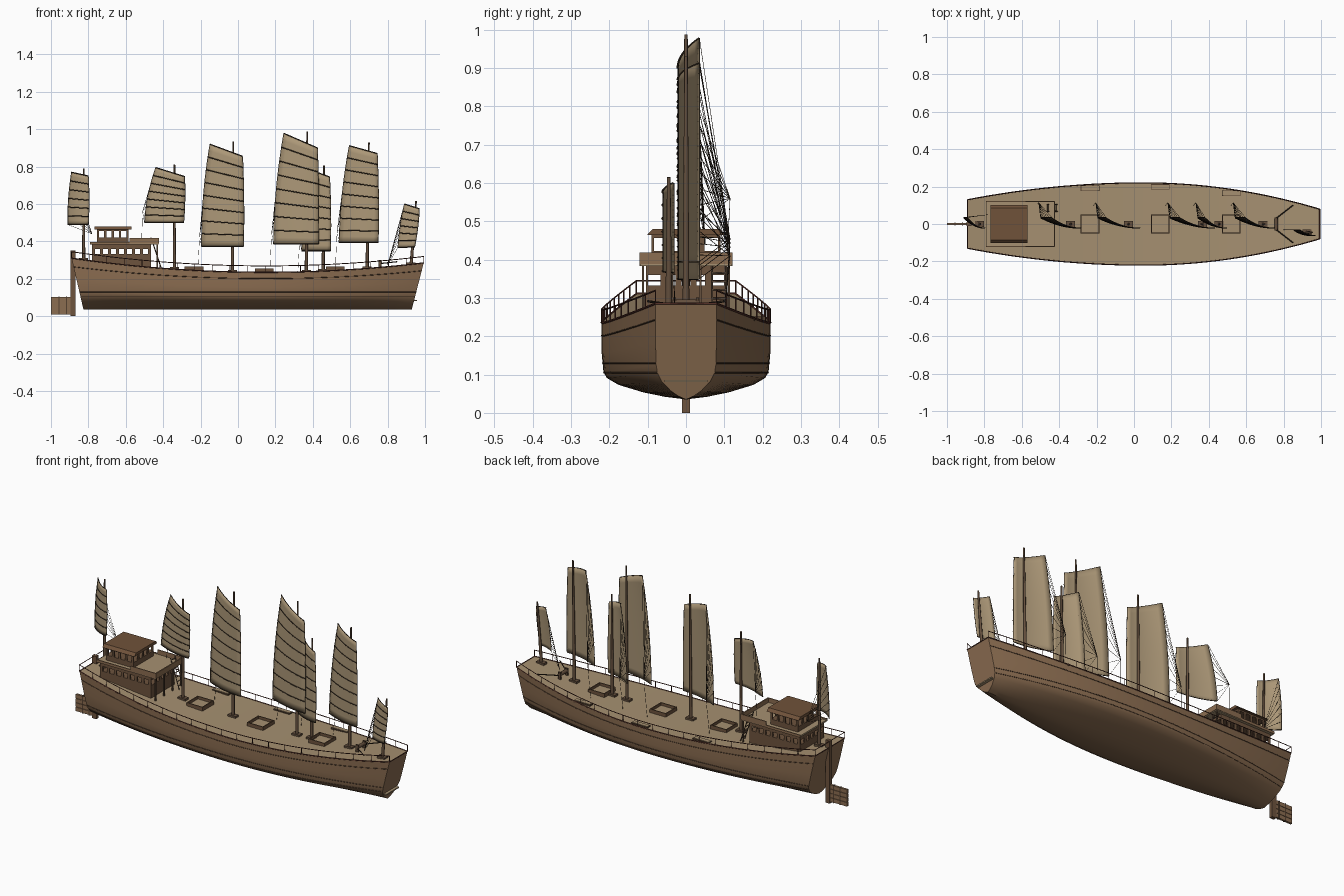
import bpy, bmesh
from mathutils import Vector

if "Cube" in bpy.data.objects:
    bpy.data.objects.remove(bpy.data.objects["Cube"])


def material(name, r, g, b):
    m = bpy.data.materials.new(name)
    m.use_nodes = True
    m.diffuse_color = (r, g, b, 1)
    bsdf = m.node_tree.nodes["Principled BSDF"]
    bsdf.inputs["Base Color"].default_value = (r, g, b, 1)
    bsdf.inputs["Roughness"].default_value = 0.8
    return m


HULL = material("hull brown", .26, .153, .082)
DECK = material("deck tan", .38, .28, .165)
SAIL = material("sail canvas", .41, .31, .185)
WALL = material("cabin brown", .155, .088, .048)
TRIM = material("dark trim", .09, .052, .03)
ROOF = material("roof brown", .16, .084, .042)
SPAR = material("spar wood", .13, .08, .048)
RAIL = material("rail red brown", .10, .032, .023)
ROPE = material("rope dark", .03, .02, .012)


def add(name, data, *mats):
    ob = bpy.data.objects.new(name, data)
    bpy.context.collection.objects.link(ob)
    for m in mats:
        data.materials.append(m)
    return ob


def boxes(name, mat, *bounds):
    """One object from boxes given as x0, x1, y0, y1, z0, z1."""
    bm = bmesh.new()
    for x0, x1, y0, y1, z0, z1 in bounds:
        made = bmesh.ops.create_cube(bm, size=1)["verts"]
        bmesh.ops.scale(bm, vec=(x1 - x0, y1 - y0, z1 - z0), verts=made)
        bmesh.ops.translate(bm, vec=((x0 + x1) / 2, (y0 + y1) / 2, (z0 + z1) / 2), verts=made)
    me = bpy.data.meshes.new(name)
    bm.to_mesh(me)
    bm.free()
    return add(name, me, mat)


def tubes(name, mat, radius, paths, taper=1, res=0):
    """Round bars or ropes along several paths."""
    cu = bpy.data.curves.new(name, "CURVE")
    cu.dimensions = "3D"
    cu.bevel_depth, cu.bevel_resolution, cu.use_fill_caps = radius, res, True
    for path in paths:
        sp = cu.splines.new("POLY")
        sp.points.add(len(path) - 1)
        for p, co in zip(sp.points, path):
            p.co = (*co, 1)
        sp.points[-1].radius = taper
    return add(name, cu, mat)


def smooth(ob):
    bpy.ops.object.select_all(action="DESELECT")
    ob.select_set(True)
    bpy.context.view_layer.objects.active = ob
    bpy.ops.object.shade_smooth_by_angle(angle=0.6)


# Hull form
STERN, BOW, MID, KEEL = -.89, .993, .05, .035
SECTION = [(0, 0), (.25, .035), (.5, .09), (.8, .19), (.94, .28), (.98, .36), (1, .6), (1, .8), (1, 1)]


def sheer(x):
    d = x - .15
    return .235 + (.07 if d < 0 else .071) * d * d


def half_width(x):
    d = x - MID
    return .22 - (.102 if d < 0 else .158) * d * d


def hull_point(x, yf, zf, side=1):
    return Vector((MID + (x - MID) * (1 - .068 * (1 - zf)), side * yf * half_width(x),
                   KEEL + zf * (sheer(x) - KEEL)))


def side_point(x, zf, side):
    """Point on the hull side at a height fraction."""
    for (y0, f0), (y1, f1) in zip(SECTION, SECTION[1:]):
        if zf <= f1:
            return hull_point(x, y0 + (y1 - y0) * (zf - f0) / (f1 - f0), zf, side)


N = 40
STATIONS = [STERN + (BOW - STERN) * i / N for i in range(N + 1)]

bm = bmesh.new()
rings = []
for x in STATIONS:
    right = [bm.verts.new(hull_point(x, y, z, -1)) for y, z in reversed(SECTION)]
    left = [bm.verts.new(hull_point(x, y, z)) for y, z in SECTION[1:]]
    rings.append(right + left)
for a, b in zip(rings, rings[1:]):
    for i in range(len(a)):
        j = (i + 1) % len(a)
        face = bm.faces.new((a[i], a[j], b[j], b[i]))
        face.material_index = 1 if j == 0 else 0
bm.faces.new(rings[0])
bm.faces.new(rings[-1])
bmesh.ops.recalc_face_normals(bm, faces=bm.faces)
me = bpy.data.meshes.new("hull")
bm.to_mesh(me)
bm.free()
smooth(add("hull", me, HULL, DECK))

# Wales, cap rail and railings on both sides
wales, caps, rails, posts = [], [], [], []
for s in (-1, 1):
    for z in (.105, .13):
        wales.append([side_point(x, (z - KEEL) / (sheer(x) - KEEL), s) for x in STATIONS])
    wales.append([side_point(x, .83, s) for x in STATIONS])
    caps.append([side_point(x, 1, s) for x in STATIONS])
    rails.append([side_point(x, 1, s) + Vector((0, 0, .034)) for x in STATIONS])
    for x in STATIONS[::2]:
        p = side_point(x, 1, s)
        posts.append([p, p + Vector((0, 0, .034))])
for x in (STERN, BOW):
    caps.append([side_point(x, 1, -1), side_point(x, 1, 1)])
rails.append([rails[0][0], rails[1][0]])
tubes("hull_wales", TRIM, .002, wales)
tubes("cap_rail", RAIL, .003, caps)
tubes("hand_rail", RAIL, .0024, rails)
tubes("rail_posts", RAIL, .0017, posts)

# Rudder and bow beam
boxes("rudder_post", WALL, (-.896, -.87, -.01, .01, 0, .35))
boxes("rudder_blade", HULL, *[(-1, -.87, -.006, .006, .01 + .024 * i, .032 + .024 * i) for i in range(4)])
boxes("rudder_straps", TRIM, *[(x, x + .006, -.008, .008, .008, .106) for x in (-.96, -.92)])
boxes("bow_beam", DECK, (.93, .957, -.056, .056, .08, .086))


# Deckhouse with open window rows
def cabin(name, x0, x1, hy, z0, za, zb, z1, nx, ny, t):
    parts = [(x0, x1, -hy, hy, z0, za), (x0, x1, -hy, hy, zb, z1)]
    for i in range(nx + 1):
        x = x0 + (x1 - x0 - t) * i / nx
        for y in (-hy, hy - .006):
            parts.append((x, x + t, y, y + .006, za, zb))
    for i in range(1, ny):
        y = -hy + (2 * hy - t) * i / ny
        for x in (x0, x1 - .006):
            parts.append((x, x + .006, y, y + t, za, zb))
    boxes(name, WALL, *parts)


cabin("lower_cabin", -.78, -.465, .105, .26, .333, .36, .386, 7, 5, .016)
cabin("upper_cabin", -.755, -.585, .09, .39, .422, .456, .468, 4, 4, .012)
boxes("cabin_deck", DECK, (-.79, -.425, -.12, .12, .384, .393))
boxes("cabin_deck_rail", HULL, (-.58, -.425, -.122, -.117, .388, .418), (-.58, -.425, .117, .122, .388, .418),
      (-.428, -.422, -.122, .122, .388, .418), (-.79, -.58, -.122, -.117, .384, .398),
      (-.79, -.58, .117, .122, .384, .398))
boxes("cabin_deck_posts", SPAR, *[(-.435, -.429, y, y + .006, .25, .386) for y in (-.115, -.04, .035, .109)])
roof = boxes("cabin_roof", ROOF, (-.768, -.57, -.102, .102, .464, .48))
for v in roof.data.vertices:
    if v.co.z > .47:
        v.co.y *= .85

# Ladder to the cabin deck
ladder = [[(-.41, y, .255), (-.465, y, .42)] for y in (.068, .105)]
ladder += [[(-.41 - .0073 * i, y, .255 + .022 * i) for y in (.068, .105)] for i in range(1, 8)]
tubes("ladder", SPAR, .003, ladder)

# Hatches with raised coamings and side steps
for x in (-.235, .14, .52):
    z, h, t = sheer(x), .05, .005
    boxes("hatch_coaming", WALL, (x - h, x + h, -h, t - h, z - .01, z + .02), (x - h, x + h, h - t, h, z - .01, z + .02),
          (x - h, t + x - h, -h, h, z - .01, z + .02), (x + h - t, x + h, -h, h, z - .01, z + .02))
    boxes("hatch_cover", DECK, (x - h + t, x + h - t, t - h, h - t, z - .01, z + .005))
    w = half_width(x)
    boxes("side_step", TRIM, (x - h, x + h, w - .035, w - .006, z - .005, z + .006))
    boxes("side_step_top", DECK, (x - h + .003, x + h - .003, w - .032, w - .009, z, z + .008))

# Windlass and anchor bars on the foredeck
z = sheer(.76)
tubes("windlass", SPAR, .01, [[(.76, -.035, z + .025), (.76, .035, z + .025)]], res=2)
boxes("windlass_posts", TRIM, *[(.752, .768, y - .004, y + .004, z - .01, z + .04) for y in (-.03, .03)])
tubes("anchor_bars", ROPE, .003, [[(.76, s * .03, z + .02), (.85, s * .1, z + .03)] for s in (-1, 1)])


# Sails with battens, mast and sheets
def rig(name, top_aft, top_fore, low_aft, low_fore, mast_foot, mast_top, y0=0, battens=8, sheet=None,
        luff_y=-.02, sweep=.055):
    ta, tf, la, lf = map(Vector, (top_aft, top_fore, low_aft, low_fore))

    def point(u, v, out=0):
        luff = lf.lerp(tf, v) + Vector((.004 * 4 * v * (1 - v), 0))
        leech = la.lerp(ta, v) - Vector((.07 * (tf.x - ta.x) * 4 * v * (1 - v), 0))
        p = luff.lerp(leech, u)
        return Vector((p.x, y0 + luff_y + sweep * u * u - out, p.y))

    cols, rows = 8, battens * 2
    bm = bmesh.new()
    grid = [[bm.verts.new(point(i / cols, j / rows)) for i in range(cols + 1)] for j in range(rows + 1)]
    for a, b in zip(grid, grid[1:]):
        for i in range(cols):
            bm.faces.new((a[i + 1], a[i], b[i], b[i + 1]))
    me = bpy.data.meshes.new(name + "_sail")
    bm.to_mesh(me)
    bm.free()
    ob = add(name + "_sail", me, SAIL)
    smooth(ob)
    thick = ob.modifiers.new("thickness", "SOLIDIFY")
    thick.thickness, thick.offset = .002, 0

    # Battens lie on the front face of the sail
    levels = [j / battens for j in range(battens + 1)]
    tubes(name + "_battens", ROPE, .0027, [[point(i / cols, v, .002) for i in range(cols + 1)] for v in levels])
    tubes(name + "_edge_ropes", ROPE, .0017, [[point(u, j / rows) for j in range(rows + 1)] for u in (0, 1)])

    # Mast and step
    foot = Vector((mast_foot, y0, sheer(mast_foot) - .01))
    head = Vector((mast_top[0], y0, mast_top[1]))
    tubes(name + "_mast", SPAR, .009, [[foot, head]], taper=.5, res=2)
    x, z = foot.x, foot.z
    boxes(name + "_mast_step", SPAR, (x - .024, x + .024, y0 - .015, y0 + .015, z, z + .02))

    # Sheets gather beside the aft edge and run down to the deck
    gather = Vector(sheet) if sheet else Vector((la.x - .01, y0 + .115, la.y + .06))
    ropes = [[point(1, v), gather] for v in levels]
    if not sheet:
        ropes.append([gather, (la.x - .02, y0 + .1, sheer(la.x))])
    tubes(name + "_sheets", ROPE, .0009, ropes)


rig("stern", (-.89, .77), (-.80, .75), (-.91, .49), (-.80, .49), -.825, (-.825, .79), battens=6, sheet=(-.78, .05, .44))
rig("mizzen", (-.44, .795), (-.285, .747), (-.5, .5), (-.29, .5), -.34, (-.34, .81), battens=7)
rig("aft_main", (-.15, .92), (.025, .855), (-.195, .373), (.03, .373), -.03, (-.025, .935))
rig("main", (.245, .978), (.425, .90), (.19, .385), (.43, .385), .365, (.37, .987))
rig("inner_fore", (.38, .785), (.49, .745), (.34, .35), (.495, .35), .455, (.46, .805), battens=7)
rig("fore", (.595, .912), (.745, .87), (.54, .395), (.75, .395), .69, (.70, .93))
rig("bow", (.89, .6), (.97, .575), (.855, .367), (.945, .37), .925, (.952, .615), y0=-.045, battens=6,
    sheet=(.8, -.03, .275), luff_y=-.015, sweep=.028)
